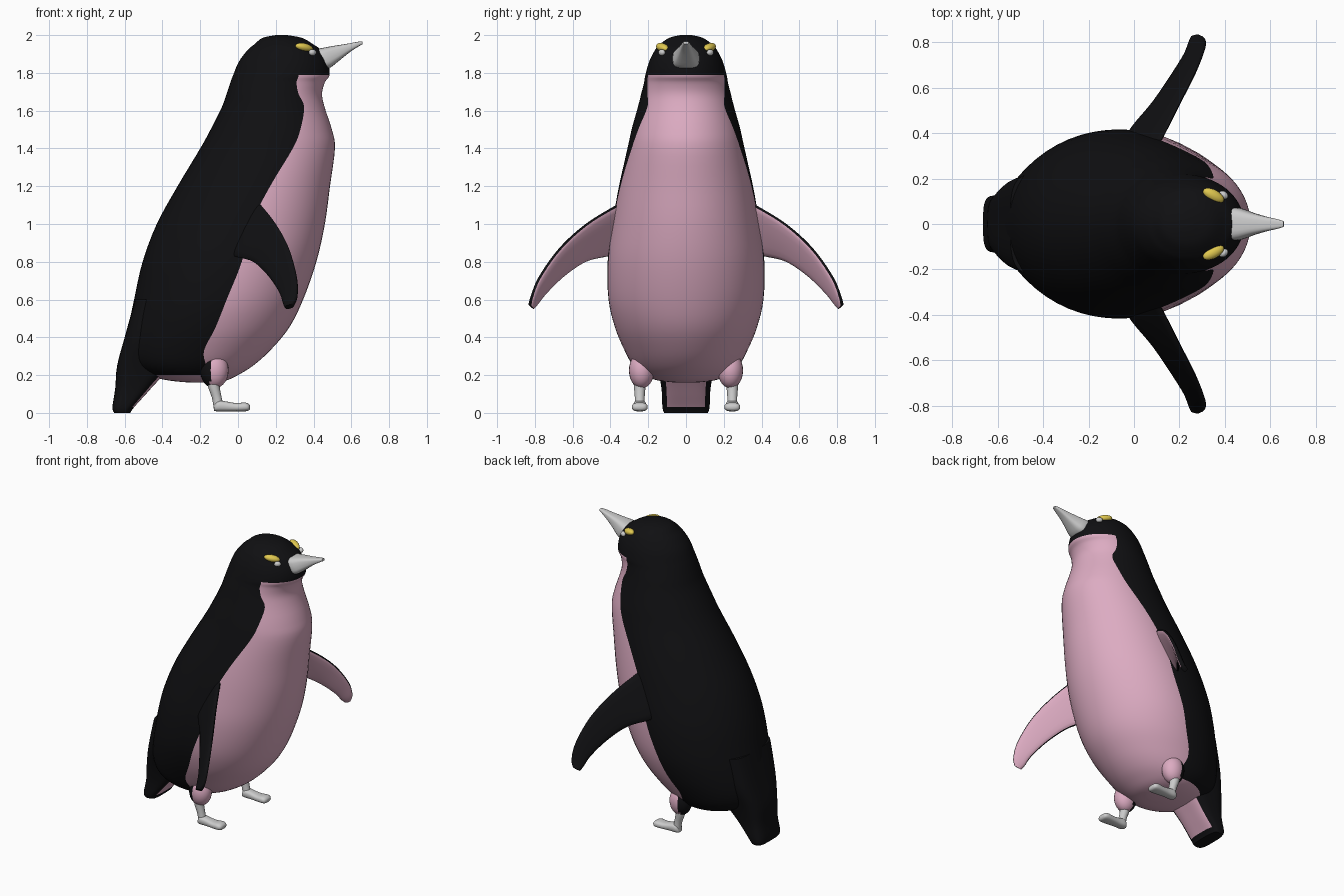
import bpy, bmesh
from math import sin, cos, acos, pi, radians
from mathutils import Vector

if "Cube" in bpy.data.objects:
    bpy.data.objects.remove(bpy.data.objects["Cube"])


def material(name, rgb):
    m = bpy.data.materials.new(name)
    m.diffuse_color = (*rgb, 1)
    m.use_nodes = True
    m.node_tree.nodes["Principled BSDF"].inputs["Base Color"].default_value = m.diffuse_color
    return m


BLACK = material("black", (0.005, 0.005, 0.006))
PINK = material("pink", (0.72, 0.41, 0.54))
YELLOW = material("yellow", (0.75, 0.58, 0.08))


def finish(name, bm, mats=(), angle=60):
    bmesh.ops.recalc_face_normals(bm, faces=bm.faces)
    me = bpy.data.meshes.new(name)
    bm.to_mesh(me)
    bm.free()
    for m in mats:
        me.materials.append(m)
    ob = bpy.data.objects.new(name, me)
    bpy.context.collection.objects.link(ob)
    bpy.ops.object.select_all(action='DESELECT')
    ob.select_set(True)
    bpy.context.view_layer.objects.active = ob
    bpy.ops.object.shade_smooth_by_angle(angle=radians(angle))
    return ob


def loft(name, rings, mats=(), paint=None, caps=(0, 0), angle=60):
    """Skin closed rings; paint(segment, centre) gives the material slot."""
    bm = bmesh.new()
    vs = [[bm.verts.new(p) for p in r] for r in rings]
    n = len(vs[0])
    for a, b in zip(vs, vs[1:]):
        for i in range(n):
            j = (i + 1) % n
            f = bm.faces.new((a[i], a[j], b[j], b[i]))
            if paint:
                f.material_index = paint(i, f.calc_center_median())
    for ring, slot in zip((vs[0], vs[-1]), caps):
        bm.faces.new(ring).material_index = slot
    return finish(name, bm, mats, angle)


def spline(rows, steps):
    """Catmull-Rom through rows of numbers."""
    out = []
    p = [rows[0]] + list(rows) + [rows[-1]]
    for k in range(len(rows) - 1):
        for s in range(steps):
            t = s / steps
            out.append([0.5 * (2 * b + (c - a) * t + (2 * a - 5 * b + 4 * c - d) * t * t
                               + (3 * b - a - 3 * c + d) * t ** 3)
                        for a, b, c, d in zip(*p[k:k + 4])])
    return out + [list(rows[-1])]


FRONT, BACK = 12, 16


def split_ring(row, power=2):
    """Horizontal ring whose vertices line up with the colour border."""
    z, back, front, half, border = row
    c, a = (back + front) / 2, (front - back) / 2
    u = min(0.97, max(-0.97, (border - c) / a))
    tb = acos(abs(u) ** (power / 2) * (1 if u > 0 else -1))
    ts = [tb * i / FRONT for i in range(FRONT)]
    ts += [tb + (pi - tb) * i / BACK for i in range(BACK + 1)]
    ts += [-t for t in ts[-2:0:-1]]
    se = lambda v: abs(v) ** (2 / power) * (1 if v >= 0 else -1)
    return [(c + a * se(cos(t)), half * se(sin(t)), z) for t in ts]


def in_front(i):
    return i < FRONT or i >= FRONT + 2 * BACK


# Body and head: z, back x, front x, half width, colour border x
body = [
    (2.0, .20, .26, .03, .24), (1.985, .13, .34, .09, .28), (1.95, .085, .40, .14, .30),
    (1.92, .05, .44, .165, .30), (1.86, .005, .475, .195, .30), (1.79, -.025, .485, .215, .32),
    (1.75, -.04, .46, .222, .31), (1.69, -.06, .445, .237, .32), (1.62, -.085, .458, .255, .35),
    (1.5, -.145, .497, .288, .33), (1.4, -.20, .513, .31, .29), (1.2, -.32, .487, .355, .17),
    (1.0, -.43, .46, .39, .07), (.8, -.505, .415, .415, .02), (.6, -.55, .345, .41, -.06),
    (.45, -.58, .27, .375, -.12), (.33, -.59, .17, .325, -.18), (.25, -.56, .08, .28, -.17),
    (.2, -.48, .0, .225, -.17), (.172, -.37, -.06, .15, -.19), (.16, -.25, -.12, .05, -.19)]
loft("body", [split_ring(r) for r in spline(body, 4)], (BLACK, PINK),
     lambda i, c: int(c.z < .2 or (in_front(i) and c.z < 1.79)), (0, 1))

# Tail, pink underneath
tail = [(.6, -.545, -.3, .22, -.32), (.4, -.60, -.32, .20, -.34), (.25, -.64, -.36, .155, -.38),
        (.13, -.65, -.46, .13, -.475), (.03, -.665, -.55, .125, -.56), (0, -.655, -.57, .115, -.58)]
loft("tail", [split_ring(r, 3.5) for r in spline(tail, 4)], (BLACK, PINK),
     lambda i, c: int(in_front(i) and c.z > .03))


def oval(c, u, v, n=20, power=2):
    e = 2 / power
    se = lambda k: abs(k) ** e * (1 if k >= 0 else -1)
    return [Vector(c) + Vector(u) * se(cos(2 * pi * i / n)) + Vector(v) * se(sin(2 * pi * i / n))
            for i in range(n)]


# Beak: upper edge x, z; lower edge x, z; half width
beak = [(.40, 1.925, .46, 1.82, .07), (.435, 1.93, .492, 1.83, .07), (.50, 1.942, .54, 1.868, .05),
        (.57, 1.953, .59, 1.908, .033), (.63, 1.964, .635, 1.938, .021), (.658, 1.967, .66, 1.952, .013)]
loft("beak", [oval(((a + c) / 2, 0, (b + d) / 2), (0, h, 0), ((a - c) / 2, 0, (b - d) / 2), 24, 3.2)
              for a, b, c, d, h in spline(beak, 3)], angle=50)


def ellipsoid(name, centre, radii, axis, mats=(), paint=None):
    """Ball with its long axis turned towards the given direction."""
    bm = bmesh.new()
    bmesh.ops.create_uvsphere(bm, u_segments=24, v_segments=14, radius=1)
    q = Vector(axis).to_track_quat('X', 'Z')
    for v in bm.verts:
        v.co = Vector(centre) + q @ Vector([a * b for a, b in zip(v.co, radii)])
    if paint:
        for f in bm.faces:
            f.material_index = paint(f.calc_center_median())
    return finish(name, bm, mats)


# Flipper edges: leading xyz, trailing xyz
flipper = [(.05, .25, 1.16, -.07, .30, .86), (.12, .37, 1.10, -.02, .41, .83),
           (.20, .53, 1.0, .08, .53, .80), (.27, .67, .87, .16, .645, .725),
           (.31, .775, .72, .22, .74, .635), (.313, .815, .62, .24, .79, .575),
           (.295, .825, .57, .25, .815, .555)]
N = 16


def flipper_ring(row, side):
    lead, trail = Vector(row[:3]), Vector(row[3:])
    normal = (lead - trail).cross(Vector((.25, .52, -.55))).normalized() * .017
    ring = oval((lead + trail) / 2, (lead - trail) / 2, normal, N, 2.6)
    return [(p.x, p.y * side, p.z) for p in ring]


probe = (Vector((.12, 0, .15))).cross(Vector((.25, .52, -.55)))
inner = range(1, N // 2 - 1) if probe.x > 0 else range(N // 2 + 1, N - 1)

for side, label in ((1, "left"), (-1, "right")):
    loft(label + "_flipper", [flipper_ring(r, side) for r in spline(flipper, 5)],
         (BLACK, PINK), lambda i, c: int(i in inner))

    # Eye and brow patch
    ellipsoid(label + "_eye", (.395, side * .128, 1.908), (.022, .016, .017), (1, -side * .8, 0))
    ellipsoid(label + "_brow", (.35, side * .125, 1.935), (.052, .026, .022),
              (.09, -side * .05, -.02), (YELLOW,))

    # Thigh, shank and foot
    y = side * .245
    ellipsoid(label + "_thigh", (-.125, side * .235, .225), (.075, .067, .095), (1, 0, 0),
              (BLACK, PINK), lambda c: int(c.x > -.145))
    shank = [(-.13, .2, .035), (-.128, .14, .031), (-.112, .08, .026), (-.1, .02, .028)]
    loft(label + "_shank", [oval((x, y, z), (r, 0, 0), (0, r, 0), 16) for x, z, r in spline(shank, 3)])
    foot = [(-.128, .012, .03, .02), (-.11, .008, .065, .034), (-.06, .008, .06, .034),
            (-.01, .008, .052, .038), (.035, .008, .055, .042), (.056, .012, .048, .036),
            (.064, .022, .038, .02)]
    loft(label + "_foot", [oval((x, y, (a + b) / 2), (0, h, 0), (0, 0, (b - a) / 2), 20, 2.6)
                           for x, a, b, h in spline(foot, 3)])
